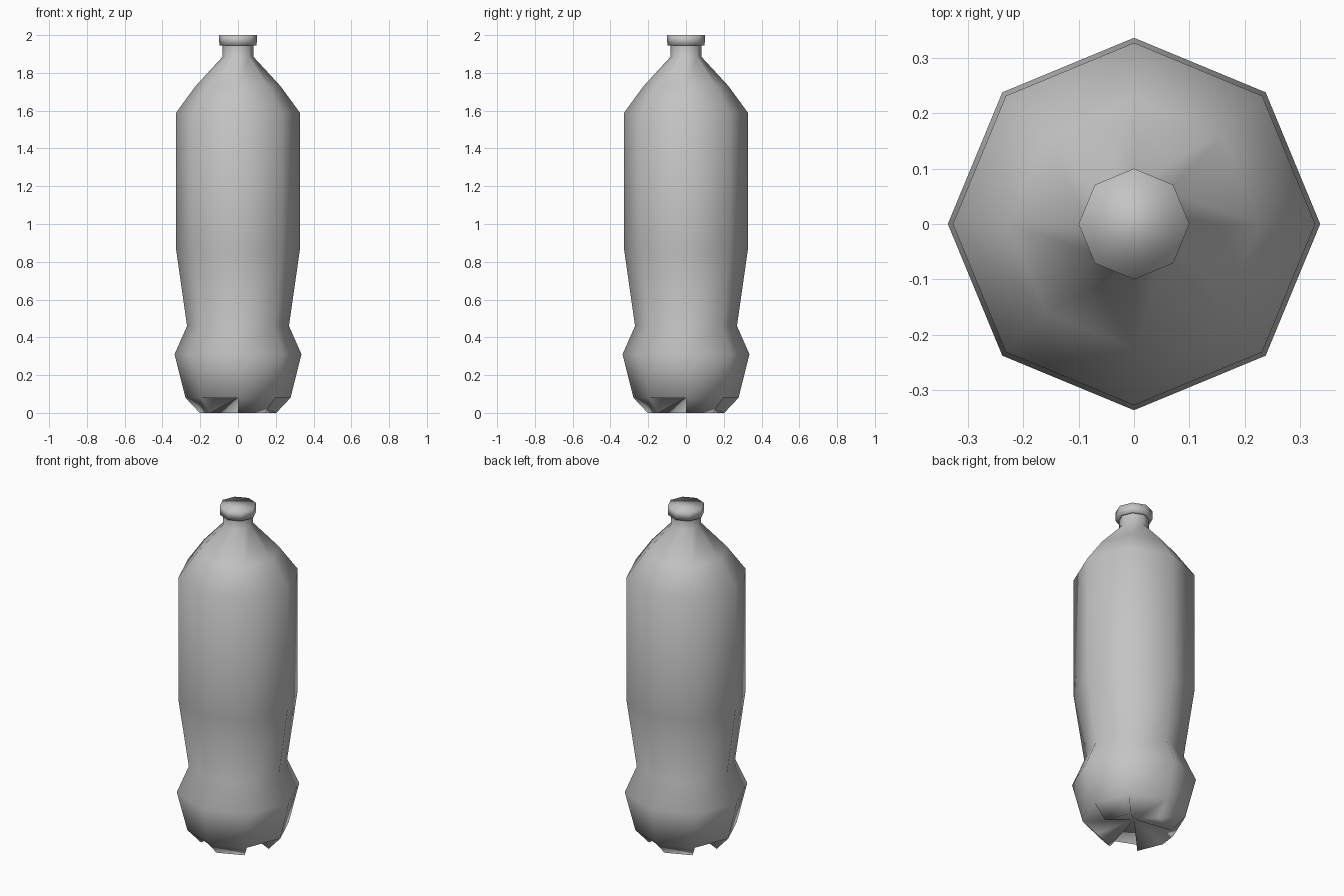
import bpy, bmesh
from math import cos, sin, pi

if "Cube" in bpy.data.objects:
    bpy.data.objects.remove(bpy.data.objects["Cube"])

SIDES = 8

grey = bpy.data.materials.new("plain grey")
grey.use_nodes = True
colour = (0.55, 0.55, 0.55, 1)
grey.diffuse_color = colour
grey.node_tree.nodes["Principled BSDF"].inputs["Base Color"].default_value = colour


def ring(bm, radius, z):
    """Octagonal ring of vertices with corners on the axes."""
    return [bm.verts.new((radius * cos(2 * pi * i / SIDES),
                          radius * sin(2 * pi * i / SIDES), z))
            for i in range(SIDES)]


def lathe(bm, profile):
    """Skin a stack of rings; returns the rings."""
    rings = [ring(bm, r, z) for r, z in profile]
    for low, high in zip(rings, rings[1:]):
        for i in range(SIDES):
            j = (i + 1) % SIDES
            bm.faces.new((low[i], low[j], high[j], high[i]))
    return rings


def finish(bm, name):
    mesh = bpy.data.meshes.new(name)
    bm.to_mesh(mesh)
    bm.free()
    mesh.materials.append(grey)
    for face in mesh.polygons:
        face.use_smooth = True
    obj = bpy.data.objects.new(name, mesh)
    bpy.context.collection.objects.link(obj)
    return obj


# Bottle body: lower bulge, waist, straight wall, shoulder and neck
bm = bmesh.new()
body = lathe(bm, [(0.278, 0.08), (0.336, 0.31), (0.27, 0.46), (0.327, 0.86),
                  (0.327, 1.59), (0.225, 1.73), (0.082, 1.885), (0.082, 1.945)])

# Base: four wedge feet alternating with raised notches
rim = body[0]
centre = bm.verts.new((0, 0, 0.08))
for i in range(SIDES):
    a, b = rim[i], rim[(i + 1) % SIDES]
    if i % 2:
        bm.faces.new((centre, b, a))
        continue
    foot_a, foot_b = [bm.verts.new((v.co.x * 0.73, v.co.y * 0.73, 0)) for v in (a, b)]
    bm.faces.new((foot_a, foot_b, b, a))
    bm.faces.new((centre, foot_b, foot_a))
    bm.faces.new((centre, foot_a, a))
    bm.faces.new((centre, b, foot_b))
finish(bm, "bottle_body")

# Cap: short octagonal band with a closed top and an open underside at the neck
bm = bmesh.new()
cap = lathe(bm, [(0.082, 1.945), (0.099, 1.945), (0.1, 2.0)])
bm.faces.new(cap[-1])
finish(bm, "bottle_cap")
